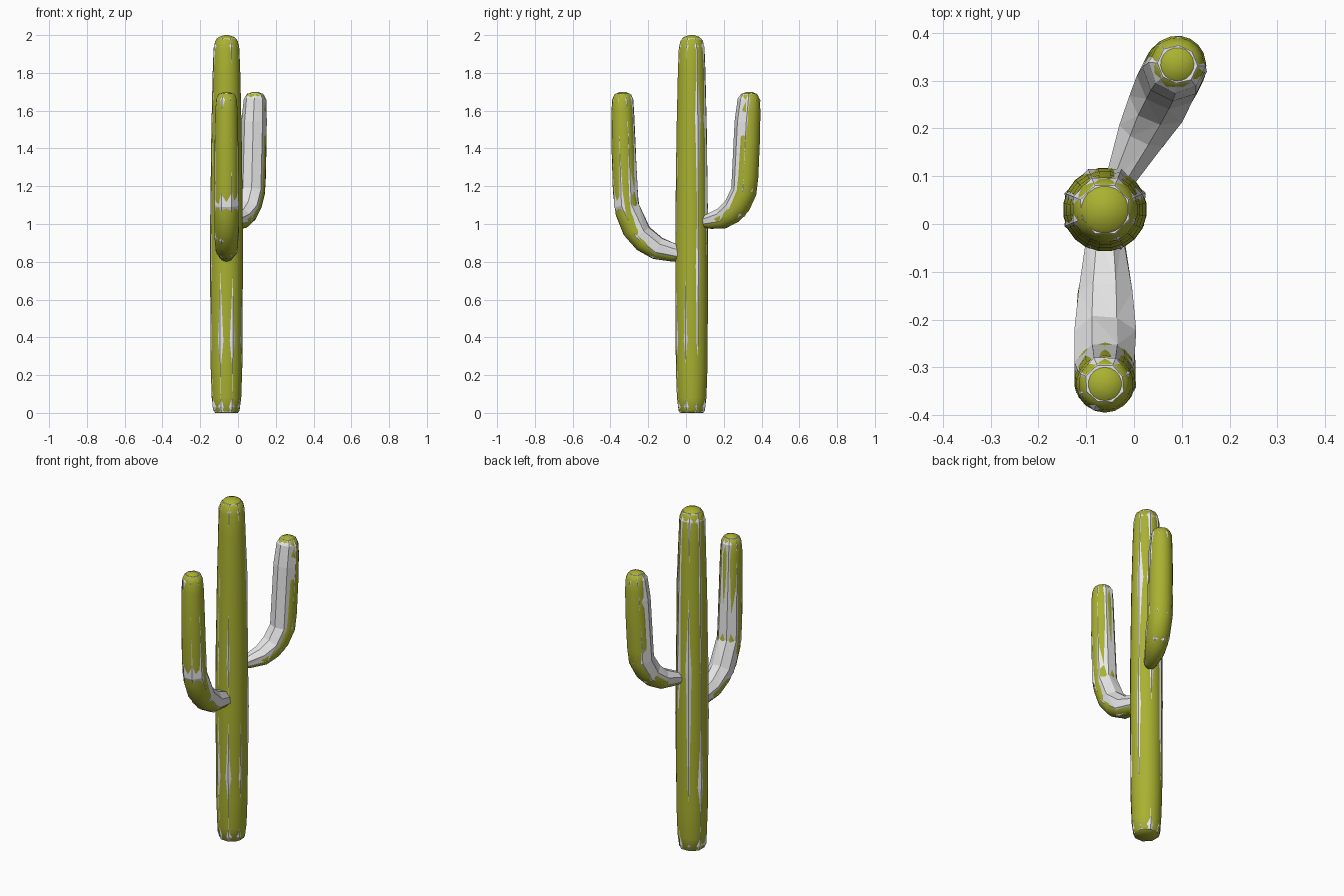
import bpy, bmesh, math, random
from mathutils import Vector

random.seed(4)
CX, CY = -0.061, 0.03          # trunk axis


def material(name, rgb):
    m = bpy.data.materials.new(name)
    m.diffuse_color = (*rgb, 1)
    return m


GREEN = material("olive green", (0.40, 0.44, 0.03))
GREY = material("pale grey", (0.8, 0.8, 0.8))


def loft(name, profile, direction, sides, mat, scale=1.0, jitter=0.0, smooth=True):
    """Tube through (distance from trunk axis, height, radius) along a direction."""
    out = Vector((math.cos(direction), math.sin(direction), 0))
    side = Vector((-out.y, out.x, 0))
    pts = [Vector((CX, CY, 0)) + out * d + Vector((0, 0, z)) for d, z, r in profile]
    bm = bmesh.new()
    rings = []
    for i, p in enumerate(pts):
        t = (pts[min(i + 1, len(pts) - 1)] - pts[max(i - 1, 0)]).normalized()
        up = t.cross(side)
        ring = []
        for k in range(sides):
            a = 2 * math.pi * (k + 0.5) / sides
            r = profile[i][2] * (scale + random.uniform(-jitter, jitter))
            ring.append(bm.verts.new(p + (side * math.cos(a) + up * math.sin(a)) * r))
        rings.append(ring)
    for a, b in zip(rings, rings[1:]):
        for k in range(sides):
            n = (k + 1) % sides
            bm.faces.new((a[k], a[n], b[n], b[k]))
    bm.faces.new(rings[0])
    bm.faces.new(rings[-1])
    bmesh.ops.recalc_face_normals(bm, faces=bm.faces)
    if not smooth:
        bmesh.ops.triangulate(bm, faces=bm.faces)
    me = bpy.data.meshes.new(name)
    bm.to_mesh(me)
    bm.free()
    me.materials.append(mat)
    for f in me.polygons:
        f.use_smooth = smooth
    ob = bpy.data.objects.new(name, me)
    bpy.context.collection.objects.link(ob)
    return ob


# Trunk
trunk = [(0, 0, 0.06), (0, 0.012, 0.07), (0, 0.08, 0.079), (0, 0.25, 0.085),
         (0, 0.8, 0.088), (0, 1.05, 0.087), (0, 1.5, 0.081), (0, 1.8, 0.074),
         (0, 1.93, 0.069), (0, 1.97, 0.06), (0, 1.99, 0.042), (0, 2.0, 0.012)]
trunk_shell = [(0, 0.003, 0.067), (0, 0.03, 0.074), (0, 0.38, 0.086), (0, 0.78, 0.088),
               (0, 1.06, 0.087), (0, 1.55, 0.08), (0, 1.94, 0.068), (0, 1.982, 0.052)]
loft("trunk", trunk, 0, 20, GREEN)
loft("trunk_shell", trunk_shell, 0, 8, GREY, 1.02, 0.05, False)

# Front arm and back arm
front = [(0.05, 0.836, 0.036), (0.10, 0.844, 0.043), (0.18, 0.868, 0.058), (0.25, 0.91, 0.062),
         (0.305, 0.975, 0.064), (0.338, 1.06, 0.065), (0.352, 1.17, 0.065), (0.36, 1.4, 0.064),
         (0.365, 1.6, 0.06), (0.365, 1.66, 0.055), (0.365, 1.685, 0.045), (0.365, 1.70, 0.015)]
front_shell = [(0.05, 0.84, 0.04), (0.18, 0.872, 0.06), (0.275, 0.945, 0.066),
               (0.345, 1.1, 0.067), (0.358, 1.45, 0.063), (0.365, 1.66, 0.056), (0.365, 1.69, 0.04)]
back = [(0.06, 1.005, 0.025), (0.11, 1.008, 0.034), (0.18, 1.025, 0.052), (0.235, 1.058, 0.06),
        (0.28, 1.105, 0.063), (0.312, 1.17, 0.065), (0.322, 1.25, 0.065), (0.333, 1.45, 0.064),
        (0.34, 1.6, 0.06), (0.34, 1.66, 0.056), (0.34, 1.685, 0.045), (0.34, 1.70, 0.015)]
back_shell = [(0.06, 1.008, 0.028), (0.18, 1.033, 0.054), (0.255, 1.082, 0.064),
              (0.308, 1.18, 0.067), (0.328, 1.54, 0.063), (0.34, 1.66, 0.057), (0.34, 1.69, 0.04)]
for name, arm, shell, ang in (("front_arm", front, front_shell, math.radians(-90)),
                              ("back_arm", back, back_shell, math.atan2(0.305, 0.152))):
    loft(name, arm, ang, 18, GREEN)
    loft(name + "_shell", shell, ang, 8, GREY, 1.03, 0.05, False)
